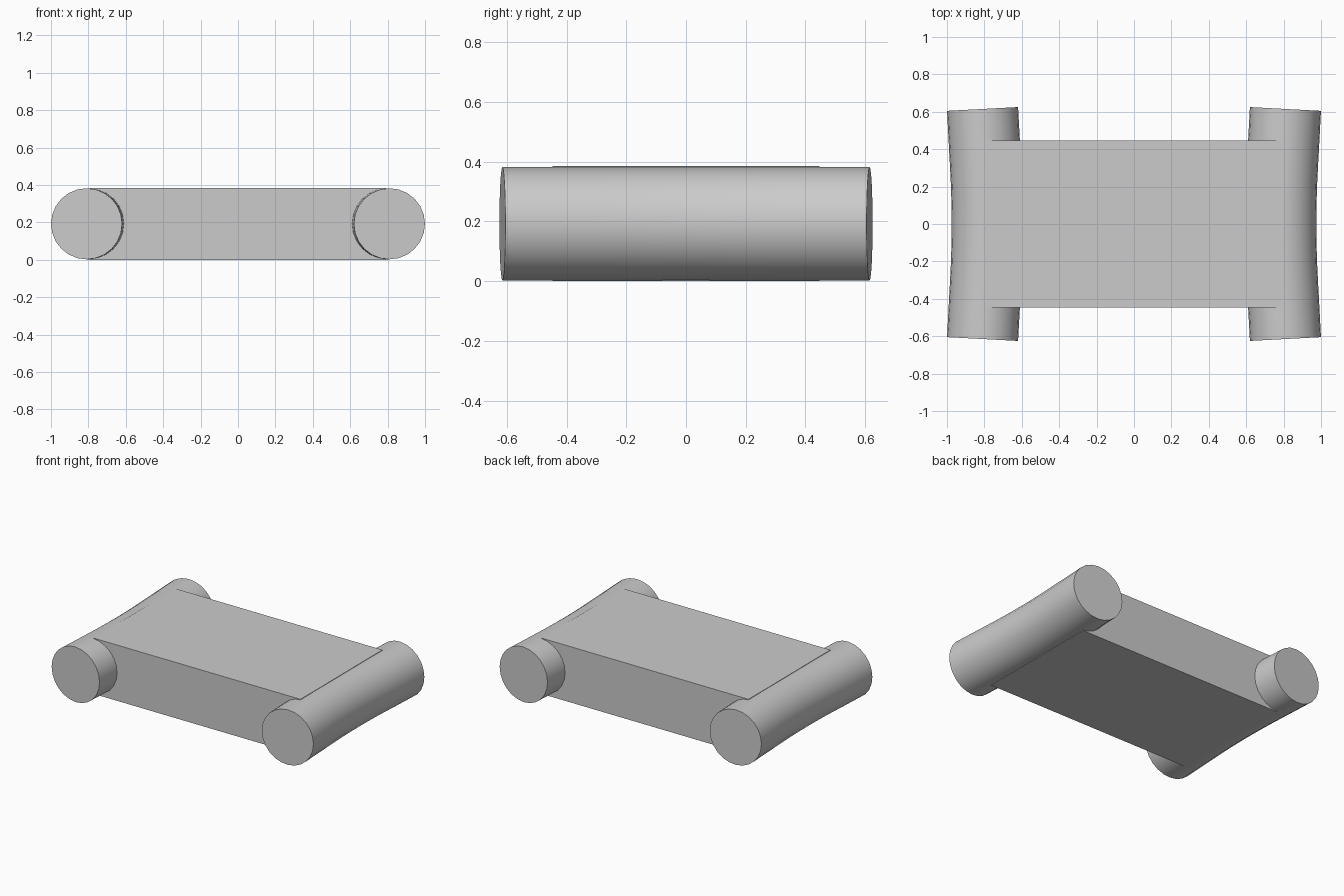
import bpy, bmesh
from math import cos, sin, pi, radians

cube = bpy.data.objects.get("Cube")
if cube:
    bpy.data.objects.remove(cube, do_unlink=True)

grey = bpy.data.materials.new("plain_grey")
grey.use_nodes = True
colour = (0.6, 0.6, 0.6, 1)
grey.diffuse_color = colour
grey.node_tree.nodes["Principled BSDF"].inputs["Base Color"].default_value = colour

RADIUS, MID_Z, SIDES = 0.19, 0.1925, 24
HALF_LENGTH, SLOPE, BEND = 0.615, 0.053, 0.3


def add_object(name, bm):
    bmesh.ops.recalc_face_normals(bm, faces=bm.faces)
    mesh = bpy.data.meshes.new(name)
    bm.to_mesh(mesh)
    bm.free()
    mesh.materials.append(grey)
    obj = bpy.data.objects.new(name, mesh)
    bpy.context.collection.objects.link(obj)
    return obj


def centre_line(y):
    """Offset and slope of a path that bends in the middle and runs straight at the ends."""
    a = abs(y)
    sign = 1 if y >= 0 else -1
    if a < BEND:
        return SLOPE * a * a / (2 * BEND), SLOPE * y / BEND
    return SLOPE * (a - BEND / 2), SLOPE * sign


def side_tube(name, side):
    bm = bmesh.new()
    rings = []
    steps = 16
    for i in range(steps + 1):
        y = HALF_LENGTH * (2 * i / steps - 1)
        offset, tilt = centre_line(y)
        ring = []
        for k in range(SIDES):
            angle = 2 * pi * k / SIDES
            across = RADIUS * cos(angle)
            ring.append(bm.verts.new((side * (0.785 + offset + across),
                                      y - across * tilt,
                                      MID_Z + RADIUS * sin(angle))))
        rings.append(ring)
    for a, b in zip(rings, rings[1:]):
        for k in range(SIDES):
            n = (k + 1) % SIDES
            bm.faces.new((a[k], a[n], b[n], b[k]))
    bm.faces.new(rings[0])
    bm.faces.new(rings[-1])
    obj = add_object(name, bm)
    bpy.ops.object.select_all(action="DESELECT")
    obj.select_set(True)
    bpy.context.view_layer.objects.active = obj
    bpy.ops.object.shade_smooth_by_angle(angle=radians(35))


# Curved tubes on both sides
side_tube("left_tube", 1)
side_tube("right_tube", -1)

# Flat block joining the tubes
bm = bmesh.new()
bmesh.ops.create_cube(bm, size=1)
for v in bm.verts:
    v.co.x *= 1.58
    v.co.y *= 0.894
    v.co.z = v.co.z * 2 * MID_Z + MID_Z
add_object("centre_block", bm)
